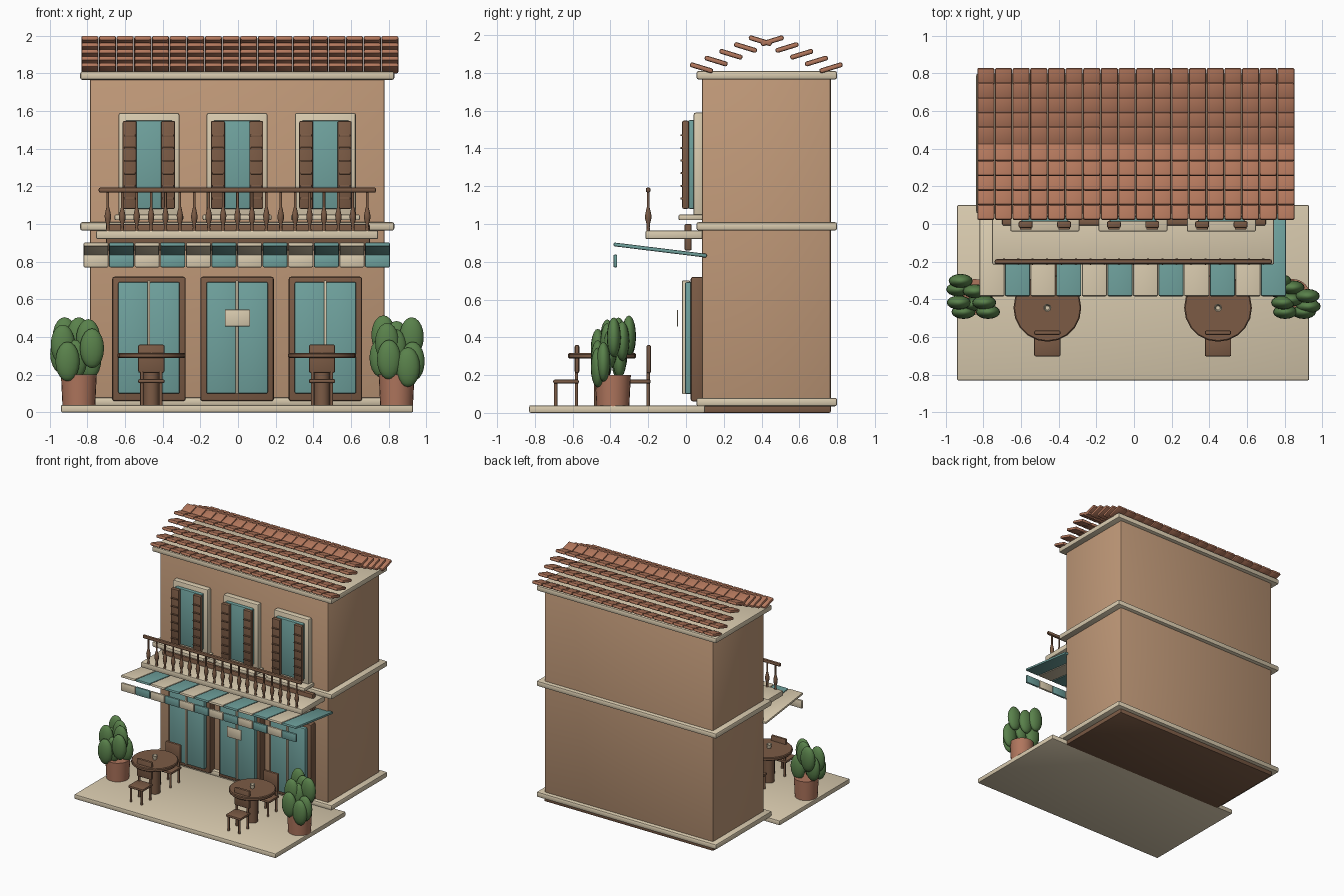
import bpy, bmesh, math
from mathutils import Matrix, Vector

if "Cube" in bpy.data.objects:
    bpy.data.objects.remove(bpy.data.objects["Cube"])


def mat(name, r, g, b):
    m = bpy.data.materials.new(name)
    m.diffuse_color = (r, g, b, 1)
    m.use_nodes = True
    m.node_tree.nodes["Principled BSDF"].inputs["Base Color"].default_value = m.diffuse_color
    return m


WALL = mat("stucco", 0.53, 0.32, 0.19)
CREAM = mat("cream_stone", 0.70, 0.60, 0.43)
TEAL = mat("teal", 0.16, 0.36, 0.34)
WOOD = mat("brown_wood", 0.20, 0.105, 0.06)
CLAY = mat("roof_clay", 0.46, 0.19, 0.11)
POT = mat("terracotta", 0.43, 0.18, 0.11)
LEAF = mat("leaf_green", 0.10, 0.22, 0.07)


def finish(name, bm, material, loc=(0, 0, 0)):
    me = bpy.data.meshes.new(name)
    bmesh.ops.recalc_face_normals(bm, faces=bm.faces)
    bm.to_mesh(me)
    bm.free()
    me.shade_smooth()
    me.set_sharp_from_angle(angle=math.radians(40))
    me.materials.append(material)
    ob = bpy.data.objects.new(name, me)
    ob.location = loc
    bpy.context.collection.objects.link(ob)
    return ob


def box(name, x, y, z, material, bevel=0.008, tilt=0):
    """Rounded box from (min, max) ranges, tilted in degrees about x."""
    lo, hi = Vector((x[0], y[0], z[0])), Vector((x[1], y[1], z[1]))
    bm = bmesh.new()
    bmesh.ops.create_cube(bm, size=1, matrix=Matrix.Diagonal((*(hi - lo), 1)))
    bevel = min(bevel, min(hi - lo) * 0.4)
    bmesh.ops.bevel(bm, geom=bm.edges[:], offset=bevel, segments=2,
                    profile=0.5, affect='EDGES')
    ob = finish(name, bm, material, (lo + hi) / 2)
    ob.rotation_euler.x = math.radians(tilt)
    return ob


def lathe(name, profile, loc, material, sides=24):
    bm = bmesh.new()
    rings = [[bm.verts.new((r * math.cos(a), r * math.sin(a), z))
              for a in (i * math.tau / sides for i in range(sides))] for r, z in profile]
    for a, b in zip(rings, rings[1:]):
        for i in range(sides):
            j = (i + 1) % sides
            bm.faces.new((a[i], a[j], b[j], b[i]))
    bm.faces.new(rings[0][::-1])
    bm.faces.new(rings[-1])
    return finish(name, bm, material, loc)


def repeat_x(ob, count, step):
    m = ob.modifiers.new("repeat", 'ARRAY')
    m.count = count
    m.use_relative_offset = False
    m.use_constant_offset = True
    m.constant_offset_displace = (step, 0, 0)


# Building shell, terrace and stone bands
box("terrace_slab", (-0.94, 0.93), (-0.83, 0.10), (0, 0.04), CREAM)
box("foundation", (-0.79, 0.78), (0.085, 0.767), (0, 0.05), WOOD)
box("walls", (-0.787, 0.778), (0.085, 0.767), (0.03, 1.79), WALL, 0.012)
for name, z0, z1 in (("base_band", 0.035, 0.08), ("floor_band", 0.965, 1.01),
                     ("cornice", 1.765, 1.81)):
    box(name, (-0.838, 0.83), (0.055, 0.80), (z0, z1), CREAM, 0.012)

# Roof: five tilted tile rows each side of the ridge
for i in range(5):
    for side in (-1, 1):
        y = 0.425 + side * (0.343 - i * 0.0778)
        z = 1.827 + i * 0.0358
        row = box("roof_tile_row", (-0.832, -0.741), (y - 0.063, y + 0.063),
                  (z - 0.013, z + 0.013), CLAY, 0.01, side * 17)
        repeat_x(row, 18, 0.0937)

for cx in (-0.473, -0.005, 0.464):
    # Ground floor double doors
    box("door_frame", (cx - 0.195, cx + 0.195), (0.025, 0.095), (0.06, 0.72), WOOD, 0.012)
    for s in (-1, 1):
        a, b = sorted((cx + s * 0.004, cx + s * 0.163))
        box("door_glass", (a, b), (-0.005, 0.03), (0.10, 0.692), TEAL)
    box("door_mullion", (cx - 0.007, cx + 0.007), (-0.02, 0.02), (0.10, 0.70), CREAM, 0.003)
    # Upper windows with louvred shutters
    box("window_frame", (cx - 0.162, cx + 0.162), (0.04, 0.095), (1.02, 1.59), CREAM, 0.012)
    box("window_glass", (cx - 0.125, cx + 0.125), (0.012, 0.05), (1.08, 1.55), TEAL)
    box("window_sill", (cx - 0.183, cx + 0.183), (-0.04, 0.09), (1.02, 1.05), CREAM)
    for s in (-1, 1):
        sx = cx + s * 0.102
        box("shutter", (sx - 0.037, sx + 0.037), (-0.02, 0.015), (1.08, 1.547), WOOD)
        for k in range(6):
            z = 1.135 + k * 0.067
            box("shutter_slat", (sx - 0.03, sx + 0.03), (-0.029, -0.015),
                (z - 0.005, z + 0.005), WOOD, 0.002)
box("door_notice", (-0.07, 0.063), (-0.048, -0.043), (0.457, 0.545), CREAM, 0.002)
box("fascia_board", (-0.70, 0.70), (-0.008, 0.03), (0.86, 1.0), WOOD)

# Balcony with turned balusters
box("balcony_slab", (-0.753, 0.744), (-0.215, 0.09), (0.92, 0.965), CREAM)
box("balcony_rail", (-0.74, 0.733), (-0.213, -0.187), (1.166, 1.194), WOOD, 0.011)
baluster = lathe("balcony_balusters",
                 [(0.011, 0), (0.008, 0.02), (0.009, 0.04), (0.016, 0.065), (0.017, 0.085),
                  (0.012, 0.11), (0.007, 0.13), (0.007, 0.215)],
                 (-0.691, -0.2, 0.96), WOOD, 12)
repeat_x(baluster, 19, 0.0765)

# Striped awning and hanging valance
for i in range(12):
    x = -0.754 + i * 0.1359
    m = TEAL if i % 2 else CREAM
    box("awning_stripe", (x - 0.066, x + 0.066), (-0.385, 0.112), (0.852, 0.872), m, 0.007, -7)
    box("awning_valance", (x - 0.066, x + 0.066), (-0.384, -0.364), (0.77, 0.838), m, 0.007)


# Cafe tables and chairs
def chair(cx, y):
    box("chair_seat", (cx - 0.07, cx + 0.07), (y - 0.068, y + 0.068), (0.155, 0.176), WOOD)
    box("chair_back", (cx - 0.07, cx + 0.07), (y + 0.046, y + 0.07), (0.21, 0.36), WOOD, 0.01)
    for s in (-1, 1):
        for t in (-1, 1):
            top = 0.25 if t > 0 else 0.16
            lathe("chair_leg", [(0.009, 0.035), (0.009, top)],
                  (cx + s * 0.05, y + t * 0.055, 0), WOOD, 10)


for cx in (-0.46, 0.446):
    lathe("table_top", [(0.174, 0.288), (0.18, 0.294), (0.18, 0.31), (0.174, 0.316)],
          (cx, -0.445, 0), WOOD, 20)
    lathe("table_pedestal", [(0.042, 0.035), (0.042, 0.292)], (cx, -0.445, 0), WOOD, 16)
    lathe("cup", [(0.014, 0.315), (0.021, 0.35), (0.017, 0.35), (0.011, 0.322)],
          (cx, -0.445, 0), CREAM, 16)
    chair(cx, -0.635)
    chair(cx, -0.255)

# Potted shrubs: leaf positions relative to the pot
LEFT = [(-.075, .085, .40), (-.088, .04, .31), (0, .03, .40), (-.085, -.03, .36), (-.02, -.04, .28),
        (.05, -.03, .39), (-.06, -.08, .27), (.07, -.08, .34), (.055, .03, .28)]
RIGHT = [(-.07, .085, .41), (-.08, .035, .29), (-.01, -.015, .34), (.08, .005, .40), (.06, -.08, .24),
         (-.04, -.08, .28), (.0, .05, .38), (-.05, -.03, .37), (.085, -.05, .27)]
for px, leaves in ((-0.845, LEFT), (0.842, RIGHT)):
    lathe("flower_pot", [(0.087, 0.035), (0.095, 0.2)], (px, -0.387, 0), POT, 24)
    for x, y, z in leaves:
        bm = bmesh.new()
        bmesh.ops.create_uvsphere(bm, u_segments=16, v_segments=10, radius=1,
                                  matrix=Matrix.Diagonal((0.064, 0.037, 0.105, 1)))
        finish("shrub_leaf", bm, LEAF, (px + x, -0.387 + y, z))
